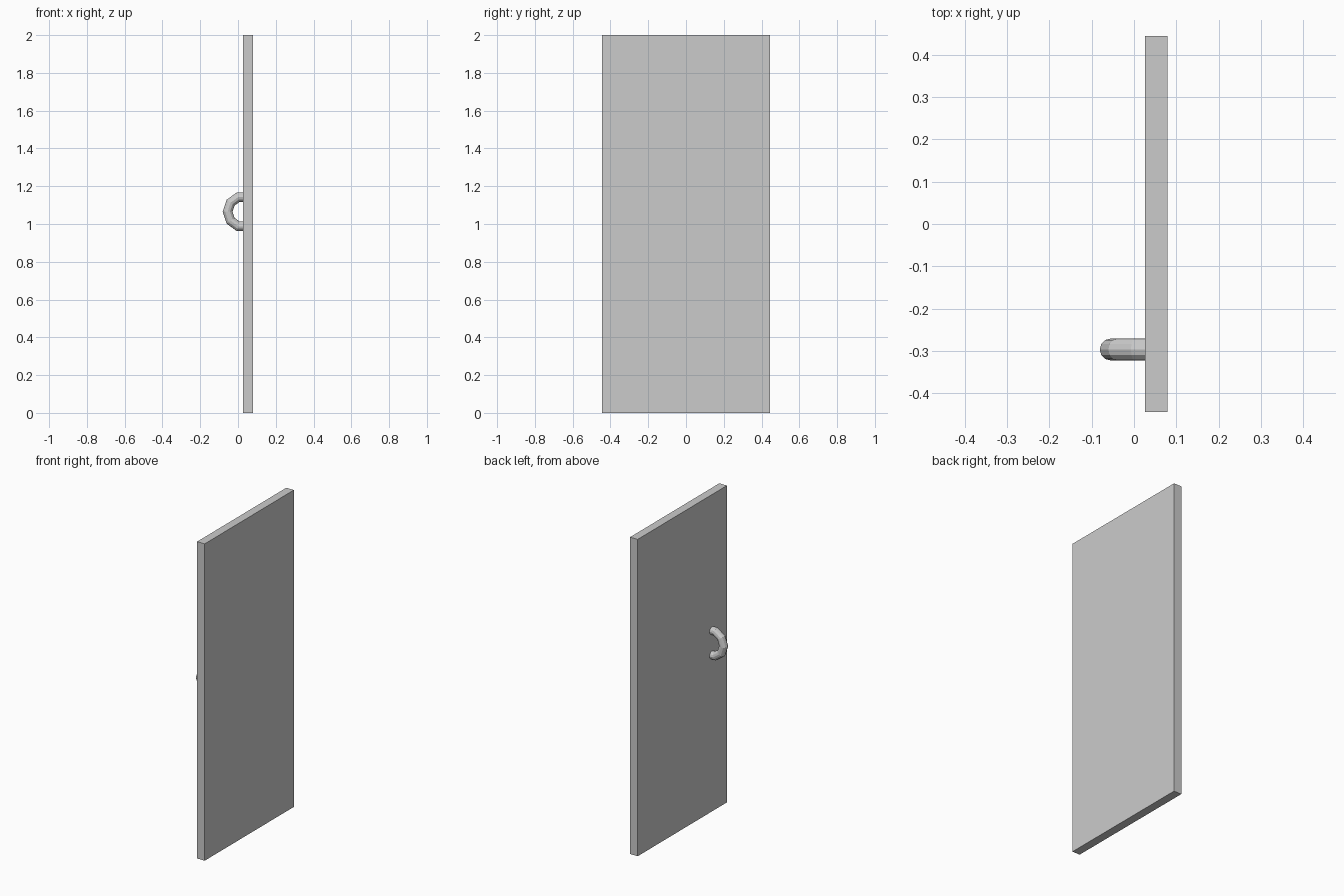
import bpy, bmesh
from math import sin, cos, tau, radians

if "Cube" in bpy.data.objects:
    bpy.data.objects.remove(bpy.data.objects["Cube"])

FACE_X = 0.026          # door face that carries the handle
HANDLE_Y, HANDLE_Z = -0.297, 1.065
MAJOR, MINOR, SIDES = 0.081, 0.026, 12


def make_object(name, bm):
    bmesh.ops.recalc_face_normals(bm, faces=bm.faces)
    mesh = bpy.data.meshes.new(name)
    bm.to_mesh(mesh)
    bm.free()
    obj = bpy.data.objects.new(name, mesh)
    bpy.context.collection.objects.link(obj)
    return obj


# Door panel: a plain slab
bm = bmesh.new()
bmesh.ops.create_cube(bm, size=1)
panel = make_object("door_panel", bm)
panel.scale = (0.053, 0.89, 2.0)
panel.location = (FACE_X + 0.0265, 0, 1.0)

# Pull handle: half of a ten-sided ring, ends sunk slightly into the panel
bm = bmesh.new()
rings = []


def add_ring(angle, x_end=None):
    ring = []
    for i in range(SIDES):
        t = tau * i / SIDES
        r = MAJOR + MINOR * cos(t)
        x = r * cos(angle) if x_end is None else x_end
        ring.append(bm.verts.new((x, MINOR * sin(t), r * sin(angle))))
    rings.append(ring)


add_ring(radians(108), 0.003)
for deg in range(108, 253, 36):
    add_ring(radians(deg))
add_ring(radians(252), 0.003)

for a, b in zip(rings, rings[1:]):
    for i in range(SIDES):
        j = (i + 1) % SIDES
        bm.faces.new((a[i], a[j], b[j], b[i]))
bm.faces.new(rings[0])
bm.faces.new(rings[-1])
handle = make_object("pull_handle", bm)
handle.location = (FACE_X, HANDLE_Y, HANDLE_Z)
